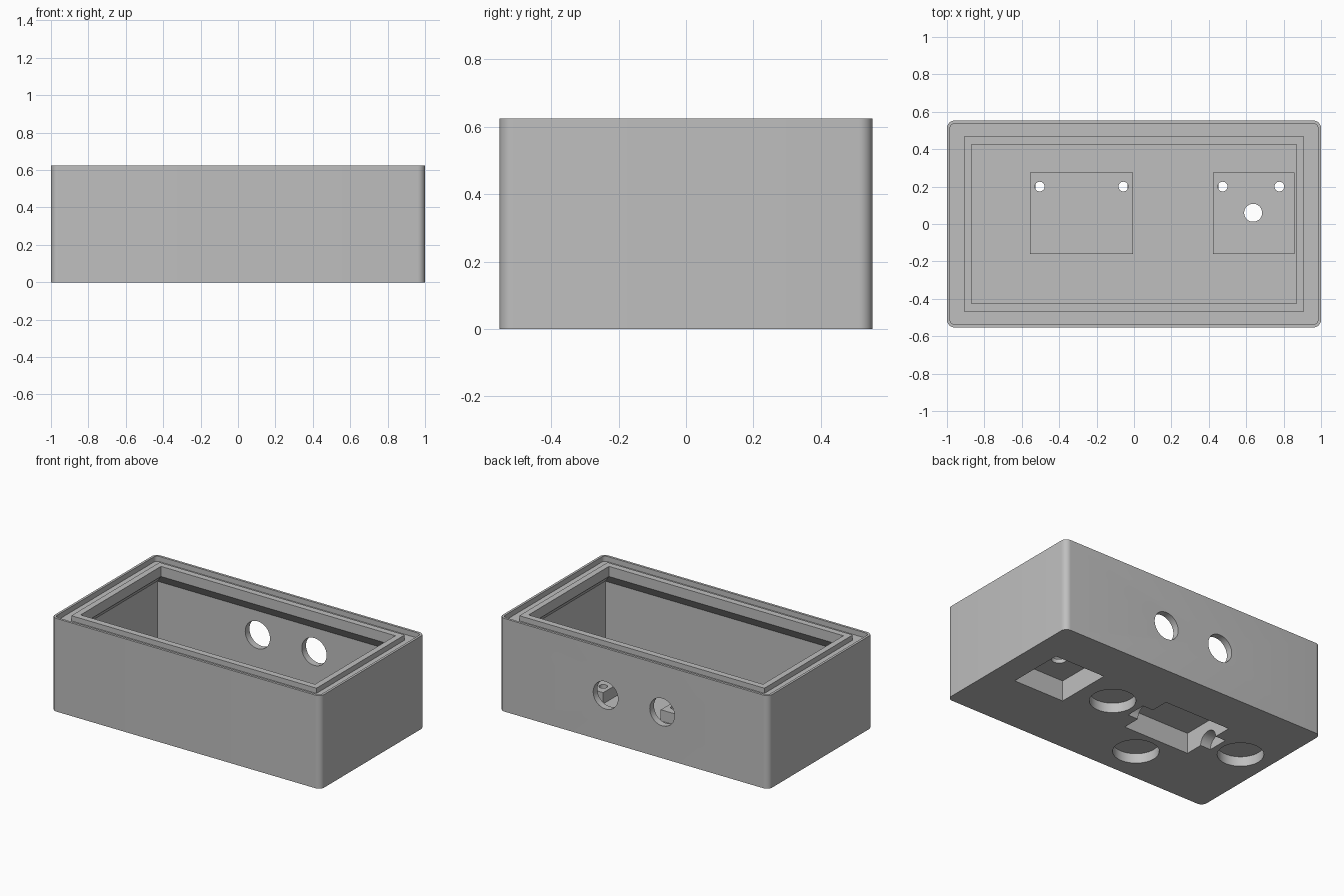
import bpy, bmesh, math

cube = bpy.data.objects.get("Cube")
if cube:
    bpy.data.objects.remove(cube, do_unlink=True)

grey = bpy.data.materials.new("plain grey plastic")
grey.use_nodes = True
colour = (0.52, 0.52, 0.52, 1)
grey.diffuse_color = colour
grey.node_tree.nodes["Principled BSDF"].inputs["Base Color"].default_value = colour


def make(name, bm):
    bmesh.ops.recalc_face_normals(bm, faces=bm.faces)
    mesh = bpy.data.meshes.new(name)
    bm.to_mesh(mesh)
    bm.free()
    mesh.materials.append(grey)
    obj = bpy.data.objects.new(name, mesh)
    bpy.context.collection.objects.link(obj)
    return obj


def loft(name, rings):
    """Closed solid through (x0, x1, y0, y1, z) rectangles."""
    bm = bmesh.new()
    loops = [[bm.verts.new(p) for p in ((a, c, z), (b, c, z), (b, d, z), (a, d, z))]
             for a, b, c, d, z in rings]
    for low, high in zip(loops, loops[1:]):
        for i in range(4):
            j = (i + 1) % 4
            bm.faces.new((low[i], low[j], high[j], high[i]))
    bm.faces.new(loops[0])
    bm.faces.new(loops[-1])
    return make(name, bm)


def block(name, x0, x1, y0, y1, z0, z1):
    return loft(name, [(x0, x1, y0, y1, z0), (x0, x1, y0, y1, z1)])


def rounded_block(name, hx, hy, z0, z1, radius):
    obj = block(name, -hx, hx, -hy, hy, z0, z1)
    bm = bmesh.new()
    bm.from_mesh(obj.data)
    upright = [e for e in bm.edges
               if abs(e.verts[0].co.z - e.verts[1].co.z) > 0.01]
    bmesh.ops.bevel(bm, geom=upright, offset=radius, segments=8,
                    profile=0.5, affect='EDGES')
    bm.to_mesh(obj.data)
    bm.free()
    return obj


def cylinder(name, radius, depth, location, axis='Z'):
    turn = {'X': (0, math.pi / 2, 0), 'Y': (math.pi / 2, 0, 0), 'Z': (0, 0, 0)}
    bpy.ops.mesh.primitive_cylinder_add(vertices=48, radius=radius, depth=depth,
                                        location=location, rotation=turn[axis])
    obj = bpy.context.object
    obj.name = name
    return obj


def combine(target, tool, operation='DIFFERENCE'):
    mod = target.modifiers.new("combine", 'BOOLEAN')
    mod.operation = operation
    mod.solver = 'EXACT'
    mod.object = tool
    bpy.context.view_layer.objects.active = target
    bpy.ops.object.modifier_apply(modifier=mod.name)
    bpy.data.objects.remove(tool, do_unlink=True)


# Outer case and the channel that separates the outer rim from the inner lip
HX, HY, TOP, FLOOR = 1.0, 0.553, 0.625, 0.09
case = rounded_block("enclosure_case", HX, HY, 0, TOP, 0.04)
channel = rounded_block("channel_cutter", HX - 0.016, HY - 0.016, 0.59, 0.7, 0.026)
combine(channel, block("lip_core", -0.91, 0.91, -0.468, 0.468, 0.5, 0.8))
combine(case, channel)

# Cavity: narrow mouth, sloped overhang, wide room below
sections = [(0.955, 0.508, FLOOR), (0.955, 0.508, 0.472),
            (0.87, 0.426, 0.557), (0.87, 0.426, 0.7)]
combine(case, loft("cavity_cutter", [(-x, x, -y, y, z) for x, y, z in sections]))

# Raised housings on the floor, hollow from below, with small holes in the roof
for x0, x1 in ((-0.556, -0.005), (0.422, 0.857)):
    combine(case, block("housing", x0, x1, -0.16, 0.275, 0.045, 0.165), 'UNION')
    combine(case, block("pocket_cutter", x0 + 0.03, x1 - 0.03,
                        -0.128, 0.257, -0.1, 0.138))
    for x in (x0 + 0.052, x1 - 0.052 if x0 < 0 else x1 - 0.08):
        combine(case, cylinder("pin_hole", 0.026, 0.2, (x, 0.2, 0.2)))
combine(case, cylinder("shaft_hole", 0.048, 0.2, (0.637, 0.06, 0.2)))

# Half-round groove along the wide pocket
combine(case, cylinder("groove_cutter", 0.07, 0.645, (-0.28, 0.065, 0), 'X'))

# Three round recesses underneath
for x, y in ((0.222, 0.065), (-0.78, 0.065), (-0.275, -0.31)):
    combine(case, cylinder("recess_cutter", 0.14, 0.13, (x, y, 0)))

# Two round ports in the back wall
for x in (-0.21, 0.21):
    combine(case, cylinder("port_cutter", 0.092, 0.2, (x, HY, 0.31), 'Y'))

bpy.ops.object.select_all(action='DESELECT')
case.select_set(True)
bpy.context.view_layer.objects.active = case
bpy.ops.object.shade_smooth_by_angle(angle=math.radians(30))
